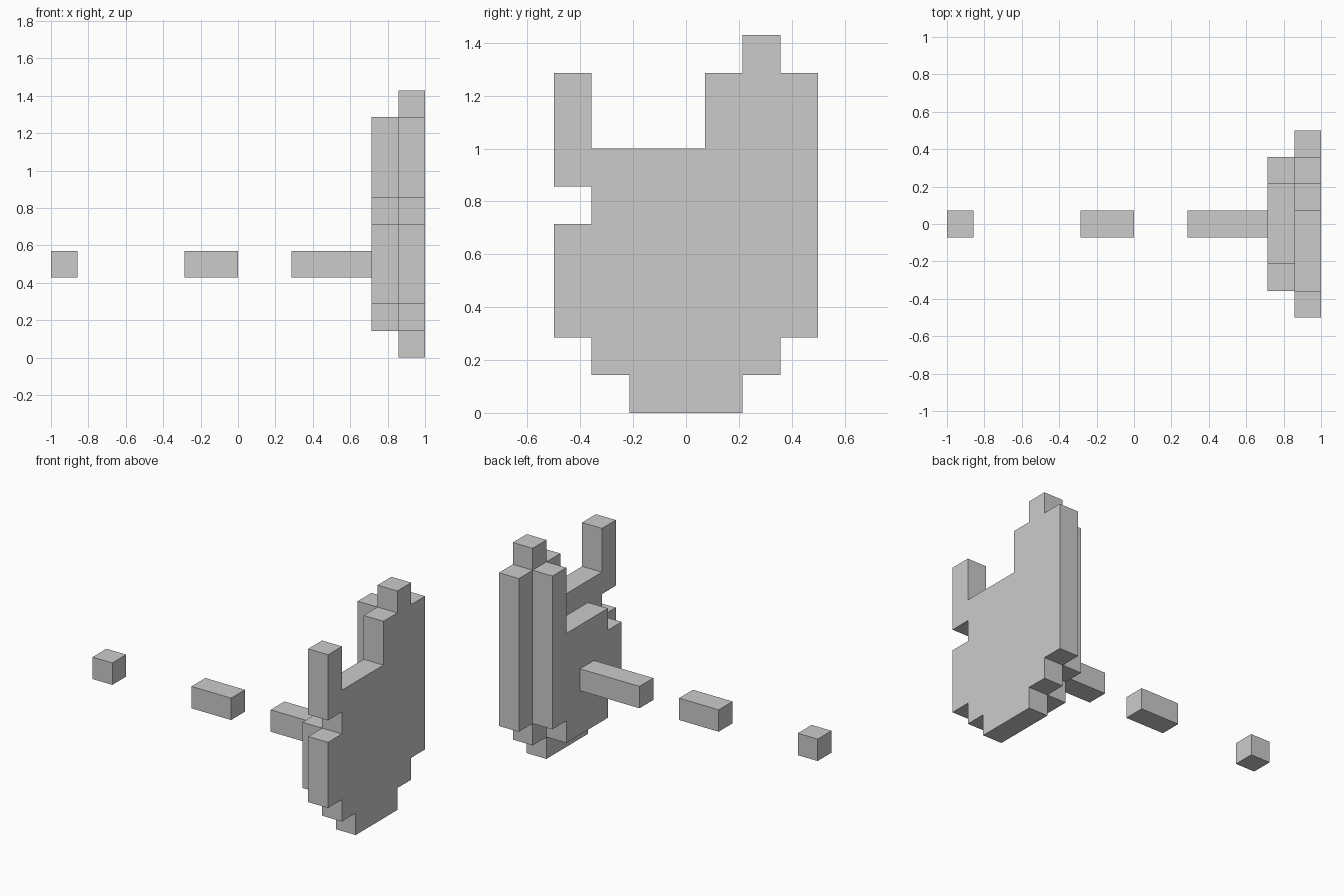
import bpy, bmesh
from mathutils import Vector

if "Cube" in bpy.data.objects:
    bpy.data.objects.remove(bpy.data.objects["Cube"])

U = 1 / 7                              # edge length of one block
ORIGIN = Vector((-7, -3.5, 0))         # grid corner, in blocks


def block_object(name, cells):
    """Closed skin around a set of (x, y, z) grid cells, flat regions merged."""
    bm = bmesh.new()
    for cell in cells:
        for axis in range(3):
            for side in (0, 1):
                near = list(cell)
                near[axis] += 2 * side - 1
                if tuple(near) in cells:
                    continue           # shared face, not on the surface
                b, c = (axis + 1) % 3, (axis + 2) % 3
                corners = [(0, 0), (1, 0), (1, 1), (0, 1)]
                if not side:
                    corners.reverse()
                verts = []
                for p, q in corners:
                    v = Vector(cell)
                    v[axis] += side
                    v[b] += p
                    v[c] += q
                    verts.append(bm.verts.new((v + ORIGIN) * U))
                bm.faces.new(verts)
    bmesh.ops.remove_doubles(bm, verts=bm.verts, dist=1e-4)
    bmesh.ops.dissolve_limit(bm, angle_limit=0.01, verts=bm.verts, edges=bm.edges)
    mesh = bpy.data.meshes.new(name)
    bm.to_mesh(mesh)
    bm.free()
    obj = bpy.data.objects.new(name, mesh)
    bpy.context.collection.objects.link(obj)
    return obj


def layer(x, rows):
    """Cells of one upright layer; rows run top to bottom, letters run along +y."""
    return {(x, y, len(rows) - 1 - r)
            for r, row in enumerate(rows) for y, ch in enumerate(row) if ch == "#"}


def bar(x0, x1):
    """Cells of a one-block-thick bar along the centre line."""
    return {(x, 3, 3) for x in range(x0, x1)}


# Front layer of the panel
face = layer(13, [".....#.",
                  "#...###",
                  "#...###",
                  "#######",
                  ".######",
                  "#######",
                  "#######",
                  "#######",
                  ".#####.",
                  "..###.."])

# Smaller backing layer
backing = layer(12, [".......",
                     ".....#.",
                     ".....#.",
                     ".....#.",
                     "..####.",
                     ".#####.",
                     ".#####.",
                     ".#####.",
                     "..###..",
                     "......."])

# Panel with its attached bar, then the two loose pieces
block_object("panel_with_bar", face | backing | bar(9, 12))
block_object("middle_bar", bar(5, 7))
block_object("end_block", bar(0, 1))
